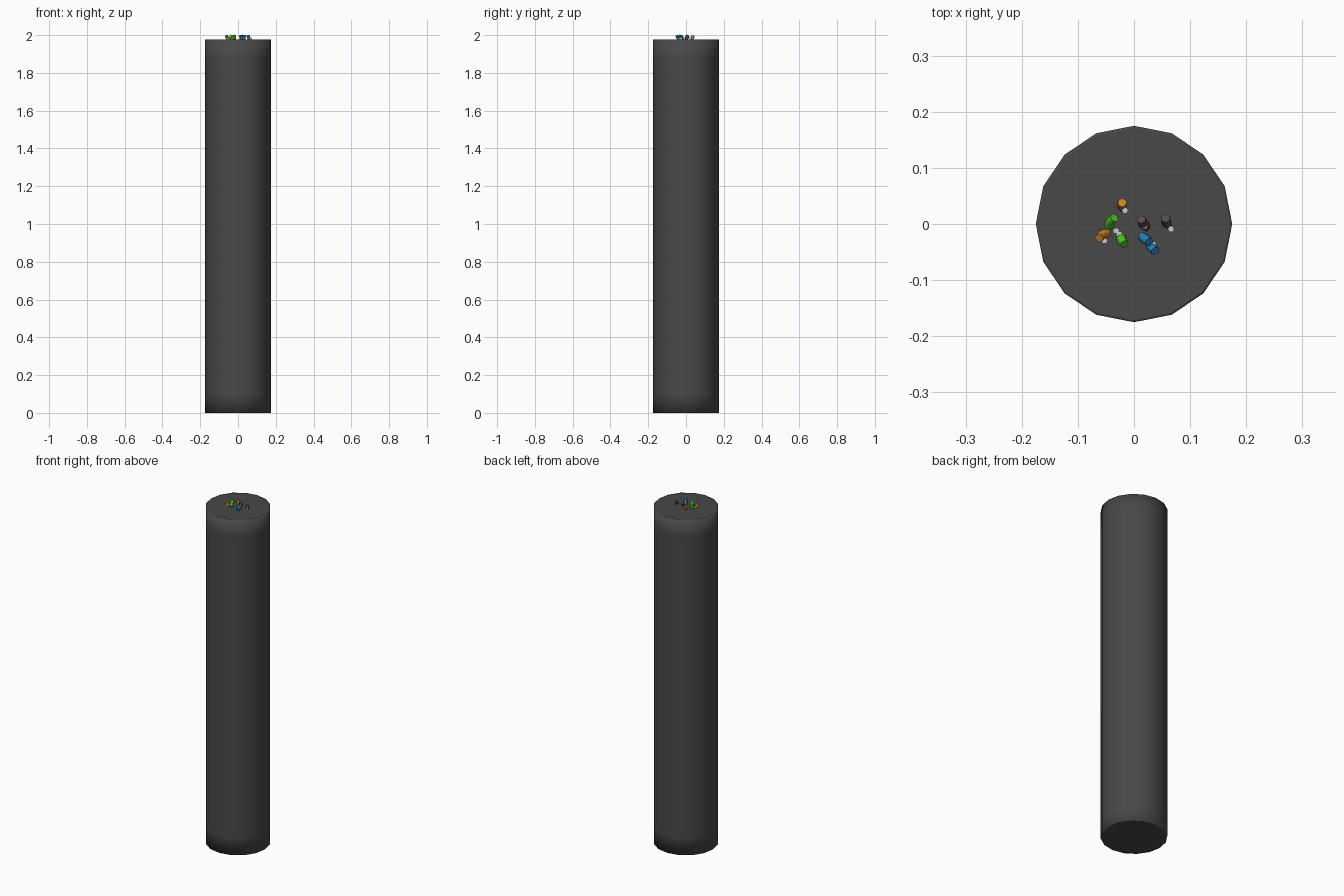
import bpy, bmesh, math

if "Cube" in bpy.data.objects:
    bpy.data.objects.remove(bpy.data.objects["Cube"])

R, TOP, SIDES = 0.175, 1.977, 16


def material(name, rgb):
    m = bpy.data.materials.new(name)
    m.diffuse_color = (*rgb, 1)
    m.use_nodes = True
    m.node_tree.nodes["Principled BSDF"].inputs["Base Color"].default_value = m.diffuse_color
    return m


sheath = material("sheath_grey", (0.065, 0.065, 0.065))
colours = {
    "orange": material("orange", (0.65, 0.24, 0.02)),
    "green": material("green", (0.07, 0.55, 0.02)),
    "blue": material("blue", (0.02, 0.22, 0.5)),
    "brown": material("brown", (0.09, 0.07, 0.06)),
    "white": material("white", (0.6, 0.6, 0.6)),
}


def finish(bm, name, mat):
    bmesh.ops.recalc_face_normals(bm, faces=bm.faces)
    me = bpy.data.meshes.new(name)
    bm.to_mesh(me)
    bm.free()
    me.materials.append(mat)
    ob = bpy.data.objects.new(name, me)
    bpy.context.collection.objects.link(ob)
    return ob


# Outer sheath: 16-sided, support loops near both ends, narrow rim on the caps
bm = bmesh.new()
profile = [(R - 0.005, 0), (R, 0), (R, 0.1), (R, TOP - 0.1), (R, TOP), (R - 0.005, TOP)]
rings = []
for r, z in profile:
    rings.append([bm.verts.new((r * math.cos(2 * math.pi * i / SIDES),
                                r * math.sin(2 * math.pi * i / SIDES), z))
                  for i in range(SIDES)])
for a, b in zip(rings, rings[1:]):
    for i in range(SIDES):
        j = (i + 1) % SIDES
        bm.faces.new((a[i], a[j], b[j], b[i]))
for f in bm.faces:
    f.smooth = True
bm.faces.new(rings[0])
bm.faces.new(rings[-1])
finish(bm, "cable_sheath", sheath)


# Short bent wire ends
def wire(name, colour, points, radius):
    cu = bpy.data.curves.new(name, "CURVE")
    cu.dimensions = "3D"
    cu.bevel_depth = radius
    cu.bevel_resolution = 1
    cu.use_fill_caps = True
    sp = cu.splines.new("POLY")
    sp.points.add(len(points) - 1)
    for p, co in zip(sp.points, points):
        p.co = (co[0], co[1], TOP + co[2], 1)
    sp.use_smooth = True
    cu.materials.append(colours[colour])
    ob = bpy.data.objects.new(name, cu)
    bpy.context.collection.objects.link(ob)


# Each entry: colour, base xy, top xy of the sleeve, xy of the bare tip
ends = [
    ("orange", (-0.020, 0.029), (-0.021, 0.038), (-0.016, 0.024)),
    ("green", (-0.045, -0.005), (-0.035, 0.011), (-0.032, -0.012)),
    ("green", (-0.024, -0.020), (-0.017, -0.036), (-0.026, -0.019)),
    ("orange", (-0.048, -0.016), (-0.062, -0.025), (-0.053, -0.030)),
    ("brown", (0.022, -0.006), (0.013, 0.008), (0.018, -0.004)),
    ("brown", (0.060, -0.001), (0.056, 0.010), (0.066, -0.009)),
    ("blue", (0.015, -0.022), (0.027, -0.032), (0.024, -0.026)),
    ("blue", (0.029, -0.038), (0.038, -0.048), (0.034, -0.036)),
]
for n, (col, a, b, tip) in enumerate(ends, 1):
    mid = ((a[0] + b[0]) / 2 - 0.002, (a[1] + b[1]) / 2 + 0.001)
    wire(f"wire_sleeve_{n}", col, [(*a, -0.004), (*mid, 0.009), (*b, 0.020)], 0.0085)
    wire(f"wire_core_{n}", "white", [(*tip, -0.004), (*tip, 0.010)], 0.006)
